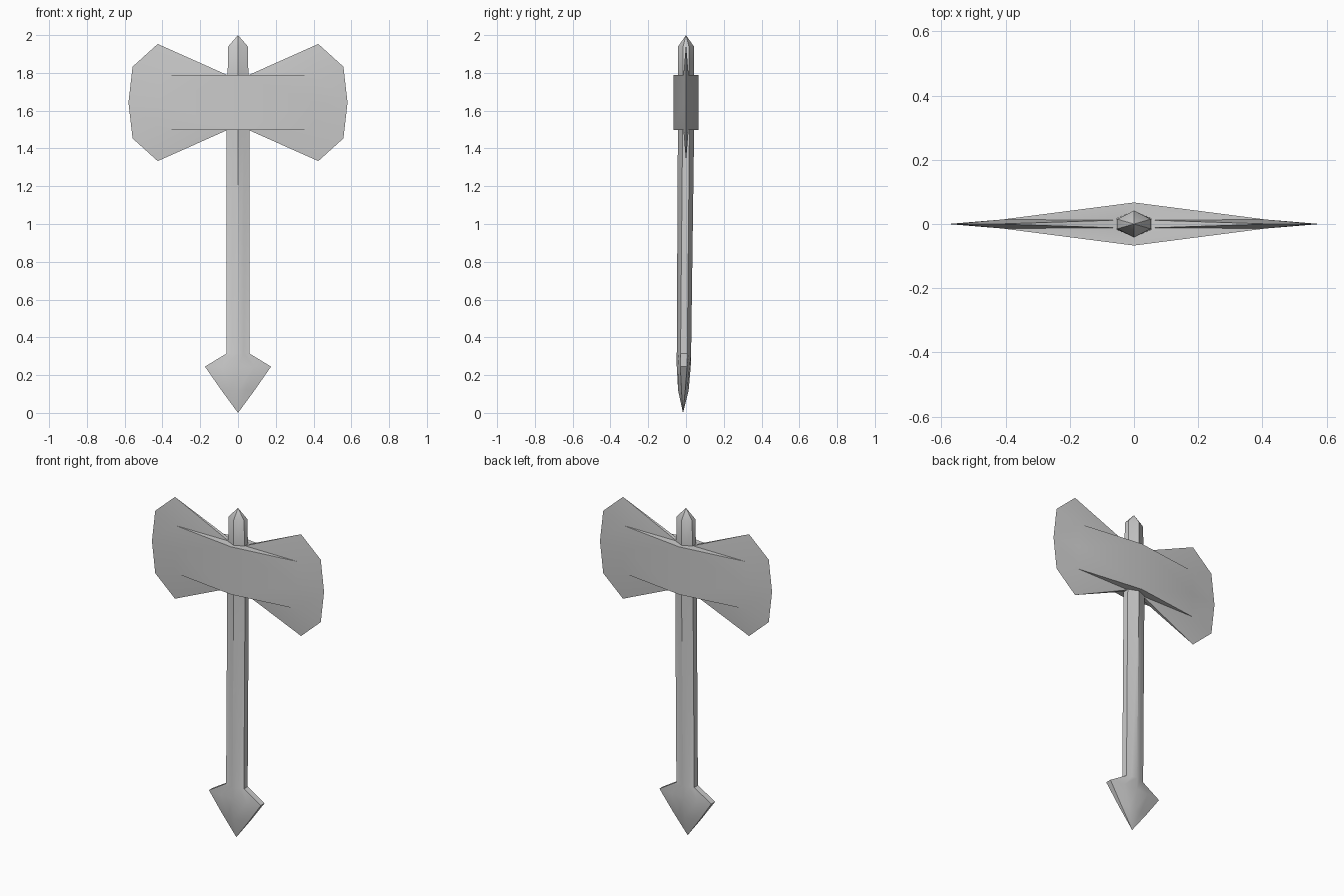
import bpy, bmesh, math

if "Cube" in bpy.data.objects:
    bpy.data.objects.remove(bpy.data.objects["Cube"])


def finish(name, bm, location=(0, 0, 0)):
    bmesh.ops.recalc_face_normals(bm, faces=bm.faces)
    mesh = bpy.data.meshes.new(name)
    bm.to_mesh(mesh)
    bm.free()
    obj = bpy.data.objects.new(name, mesh)
    obj.location = location
    bpy.context.collection.objects.link(obj)
    return obj


def smooth(obj, degrees):
    bpy.ops.object.select_all(action='DESELECT')
    obj.select_set(True)
    bpy.context.view_layer.objects.active = obj
    bpy.ops.object.shade_smooth_by_angle(angle=math.radians(degrees))


# Double axe head: one eighth, mirrored on all three axes
points = {
    'a': (0, -.067, .145), 'b': (0, -.067, 0),           # thick middle
    'c': (.41, -.014, .145), 'd': (.41, -.014, 0),       # start of the bevel
    'p': (.055, -.012, .145), 'k': (.055, 0, .145), 'm': (0, 0, .145),
    't': (.425, 0, .31), 'e': (.558, 0, .19), 'f': (.58, 0, 0),  # cutting edge
}
bm = bmesh.new()
v = {key: bm.verts.new(co) for key, co in points.items()}
for face in ('abdc', 'acpkm', 'pct', 'ptk', 'cte', 'cefd'):
    bm.faces.new([v[key] for key in face])
head = finish("axe_head", bm, (0, 0, 1.643))
mirror = head.modifiers.new("Mirror", 'MIRROR')
mirror.use_axis = (True, True, True)
mirror.merge_threshold = 0.0005
bpy.context.view_layer.objects.active = head
head.select_set(True)
bpy.ops.object.modifier_apply(modifier=mirror.name)
bm = bmesh.new()
bm.from_mesh(head.data)
bmesh.ops.recalc_face_normals(bm, faces=bm.faces)
bm.to_mesh(head.data)
bm.free()
smooth(head, 35)

# Handle with top spike and arrow-shaped pommel: lofted faceted rings
# (z, y centre, half width, side strip half depth, ridge half depth, mid x, mid y)
rings = [
    (.12, -.014, .088, .010, .028, .043, .021),
    (.245, -.012, .175, .018, .037, .085, .031),
    (.315, -.011, .060, .018, .038, .030, .028),
    (1.50, 0, .060, .018, .043, .030, .030),
    (1.79, 0, .055, .017, .042, .027, .029),
    (1.94, 0, .052, .015, .042, .026, .028),
]
bm = bmesh.new()
loops = []
for z, cy, w, s, d, mx, my in rings:
    section = [(0, -d), (mx, -my), (w, -s), (w, s), (mx, my),
               (0, d), (-mx, my), (-w, s), (-w, -s), (-mx, -my)]
    loops.append([bm.verts.new((x, y + cy, z)) for x, y in section])
n = len(loops[0])
for lower, upper in zip(loops, loops[1:]):
    for i in range(n):
        j = (i + 1) % n
        bm.faces.new((lower[i], lower[j], upper[j], upper[i]))
for ring, tip in ((loops[0], (0, -.016, 0)), (loops[-1], (0, 0, 2))):
    apex = bm.verts.new(tip)
    for i in range(n):
        bm.faces.new((ring[i], ring[(i + 1) % n], apex))
smooth(finish("handle", bm), 40)
